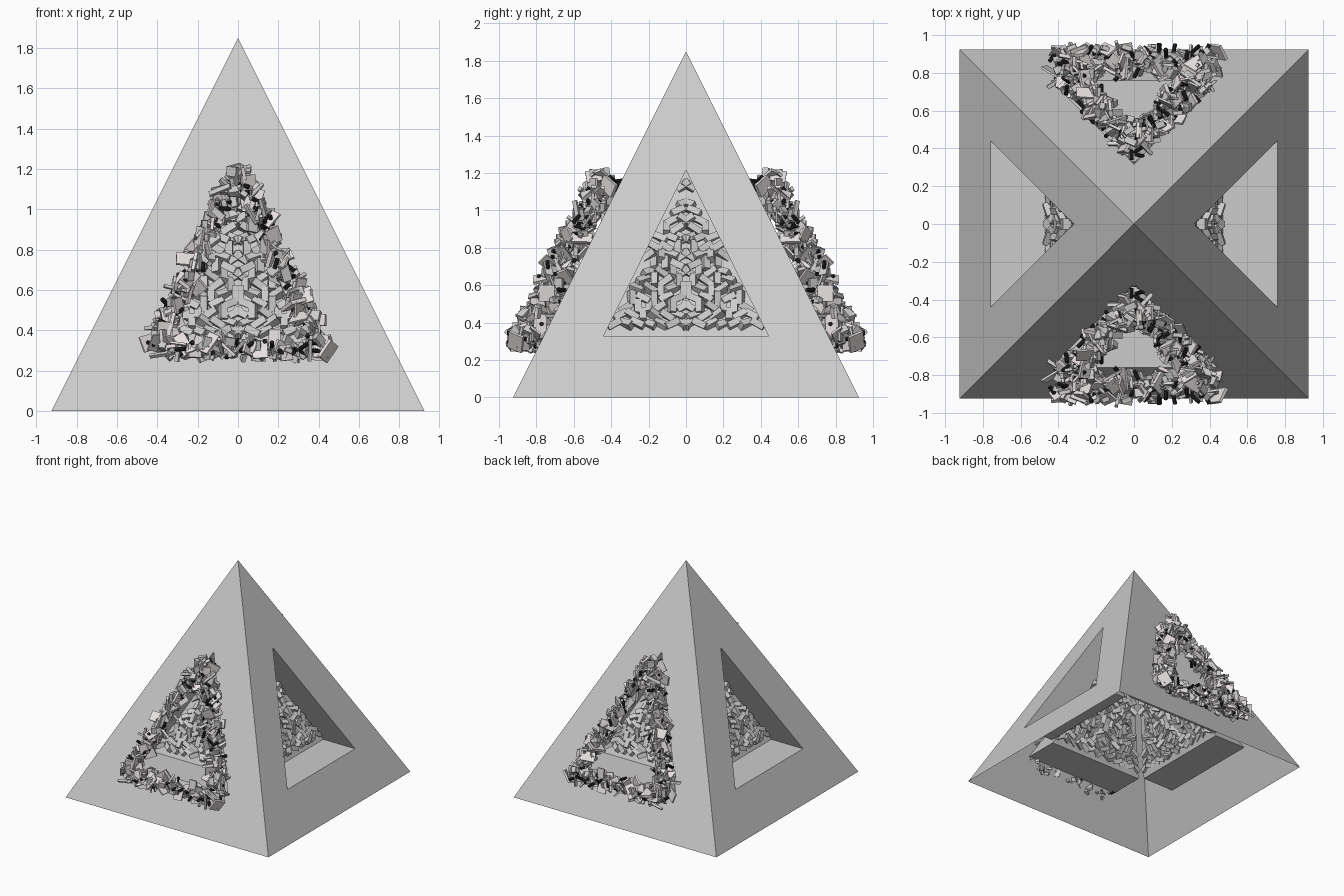
import bpy, bmesh, random
from math import pi, radians
from mathutils import Matrix, Vector, Euler

if "Cube" in bpy.data.objects:
    bpy.data.objects.remove(bpy.data.objects["Cube"])

random.seed(7)
HALF, TOP = 0.925, 1.85            # pyramid half width and height
HW, Z0, Z1 = 0.44, 0.33, 1.215     # window half width, sill and tip heights
DEPTH = 0.29                       # horizontal depth of window recess


def face_y(z):
    return -(HALF - z / 2)         # front face plane


def finish(bm, name, color=None, mirror=None):
    me = bpy.data.meshes.new(name)
    bm.to_mesh(me)
    bm.free()
    ob = bpy.data.objects.new(name, me)
    bpy.context.collection.objects.link(ob)
    if color:
        mat = bpy.data.materials.new(name + "_material")
        mat.diffuse_color = (*color, 1)
        mat.use_nodes = True
        mat.node_tree.nodes["Principled BSDF"].inputs["Base Color"].default_value = mat.diffuse_color
        me.materials.append(mat)
    if mirror:
        mod = ob.modifiers.new("Mirror", 'MIRROR')
        mod.use_axis = mirror
        mod.use_mirror_merge = False
    return ob


def add_box(bm, mat, size):
    bmesh.ops.create_cube(bm, size=1, matrix=mat @ Matrix.Diagonal((*size, 1)))


# Open-bottomed pyramid shell with a recessed triangular window on each side
bm = bmesh.new()
outer = [Vector((-HALF, -HALF, 0)), Vector((HALF, -HALF, 0)), Vector((0, 0, TOP))]
hole = [Vector((x, face_y(z), z)) for x, z in ((-HW, Z0), (HW, Z0), (0, Z1))]
inner = [p + Vector((0, DEPTH, 0)) for p in hole]
for k in range(4):
    rot = Matrix.Rotation(k * pi / 2, 4, 'Z')
    o, h, n = ([bm.verts.new(rot @ p) for p in ring] for ring in (outer, hole, inner))
    for i in range(3):
        j = (i + 1) % 3
        bm.faces.new((o[i], o[j], h[j], h[i]))
        bm.faces.new((h[i], h[j], n[j], n[i]))
    bm.faces.new(n)
bmesh.ops.remove_doubles(bm, verts=bm.verts, dist=0.0005)
finish(bm, "pyramid_shell")

# Rough interlocking blocks on the recessed panels, symmetric left to right
slope = Vector((0, 0.5, 1)).normalized()
normal = Vector((0, -1, 0.5)).normalized()
side = slope.cross(normal)
basis = Matrix((side, slope, normal)).transposed().to_4x4()
bm = bmesh.new()
step, row, z = 0.062, 0, Z0 + 0.06
while z < Z1 - 0.03:
    x = 0.012 + (row % 2) * step / 2
    limit = HW * (Z1 - z) / (Z1 - Z0) - 0.025
    while x < max(limit, 0.02):
        lift = random.uniform(-0.004, 0.016)
        pos = Vector((x, face_y(z) + DEPTH, z)) + normal * lift
        spin = Euler((random.uniform(-0.45, 0.45), random.uniform(-0.45, 0.45),
                      radians(random.choice((30, 90, 150)))))
        base = Matrix.Translation(pos) @ basis @ spin.to_matrix().to_4x4()
        add_box(bm, base, (0.078, 0.036, 0.045))
        x += step
    row += 1
    z += 0.046
half_blocks = bm
me = bpy.data.meshes.new("block_source")
half_blocks.to_mesh(me)
half_blocks.free()
for k, label in enumerate(("front", "right", "back", "left")):
    ob = bpy.data.objects.new(label + "_panel_blocks", me)
    bpy.context.collection.objects.link(ob)
    ob.rotation_euler.z = k * pi / 2
    mod = ob.modifiers.new("Mirror", 'MIRROR')
    mod.use_mirror_merge = False

# Rubble frames round the front and back windows
corners = [Vector((-0.415, 0, 0.315)), Vector((0.415, 0, 0.315)), Vector((0, 0, 1.175))]
edges = [(corners[i], corners[(i + 1) % 3]) for i in range(3)]
total = sum((b - a).length for a, b in edges)


def rubble_matrix(t):
    d = t * total
    for a, b in edges:
        if d <= (b - a).length:
            break
        d -= (b - a).length
    p = a + (b - a).normalized() * d
    y = face_y(p.z) - random.uniform(0.01, 0.165)
    p += Vector((random.uniform(-0.045, 0.045), 0, random.uniform(-0.035, 0.035)))
    p.y = y
    turn = Euler([random.uniform(0, 2 * pi) for _ in range(3)])
    return Matrix.Translation(p) @ turn.to_matrix().to_4x4()


def rubble(name, count, size_fn, color=None):
    bm = bmesh.new()
    for i in range(count):
        add_box(bm, rubble_matrix((i + random.random()) / count * 0.9999), size_fn())
    finish(bm, name, color, (False, True, False))


R = random.uniform
rubble("rubble_plates", 150, lambda: (R(0.06, 0.12), R(0.05, 0.09), R(0.008, 0.02)), (0.8, 0.75, 0.75))
rubble("rubble_chunks", 120, lambda: (R(0.04, 0.08), R(0.03, 0.06), R(0.02, 0.04)))
rubble("rubble_bars", 90, lambda: (R(0.07, 0.13), R(0.015, 0.025), R(0.012, 0.02)))

# Small dark rods among the rubble
bm = bmesh.new()
for i in range(110):
    bmesh.ops.create_cone(bm, cap_ends=True, segments=10, radius1=0.011, radius2=0.011,
                          depth=0.055, matrix=rubble_matrix((i + R(0, 1)) / 110 * 0.9999))
finish(bm, "rubble_rods", (0.02, 0.02, 0.02), (False, True, False))
